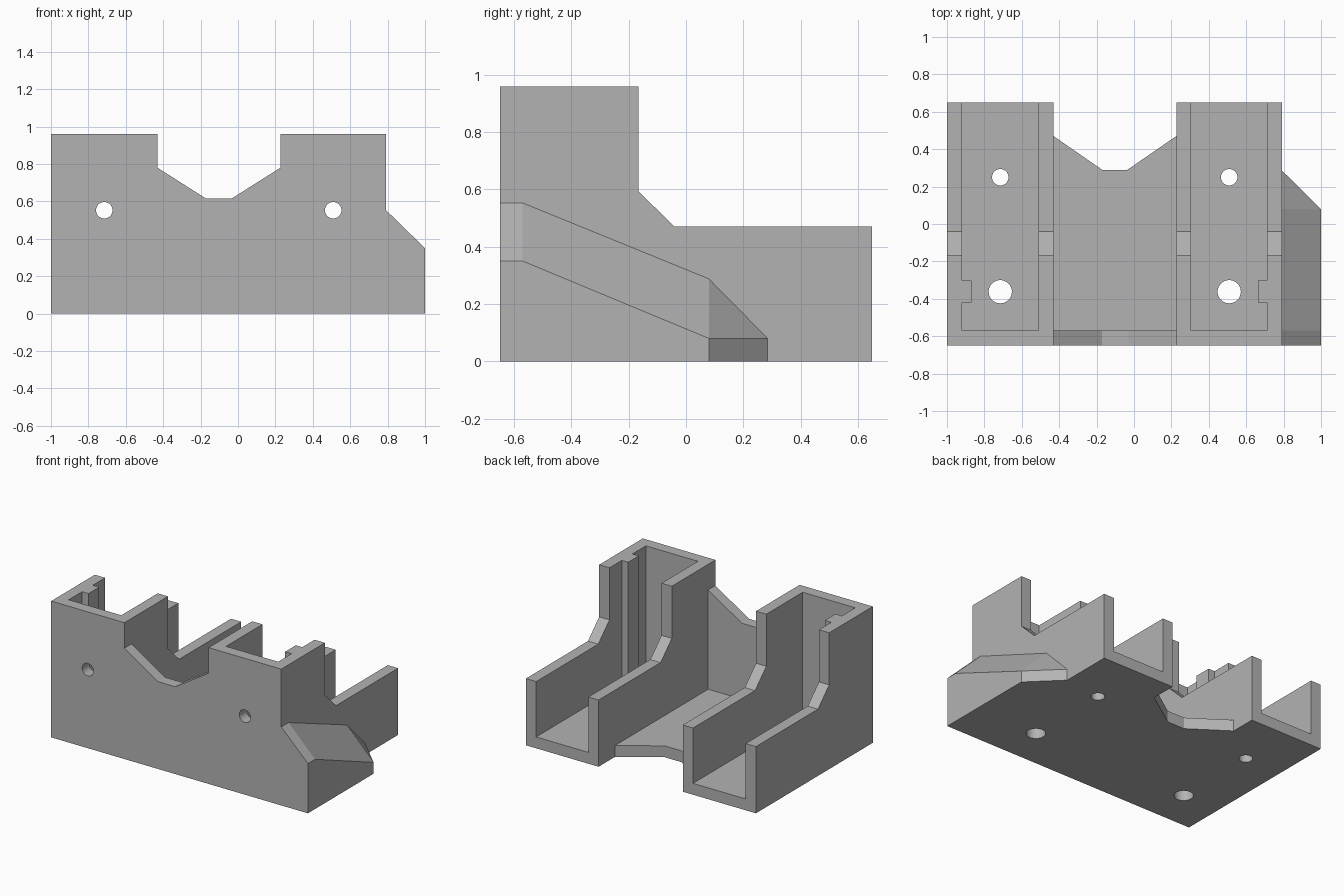
import bpy
import bmesh
from mathutils import Vector

if "Cube" in bpy.data.objects:
    bpy.data.objects.remove(bpy.data.objects["Cube"], do_unlink=True)

grey = bpy.data.materials.new("plain grey")
grey.use_nodes = True
colour = (0.45, 0.45, 0.45, 1)
grey.diffuse_color = colour
grey.node_tree.nodes["Principled BSDF"].inputs["Base Color"].default_value = colour

# Shared dimensions
T = 0.08                                # wall and floor thickness
FRONT, BACK, TOP = -0.65, 0.65, 0.96
INNER = FRONT + T                       # inside of the front panel
CHANNELS = {"right": (-1, -0.43), "left": (0.226, 0.792)}


def finish(name, bm):
    bmesh.ops.recalc_face_normals(bm, faces=bm.faces)
    mesh = bpy.data.meshes.new(name)
    bm.to_mesh(mesh)
    bm.free()
    mesh.materials.append(grey)
    obj = bpy.data.objects.new(name, mesh)
    bpy.context.collection.objects.link(obj)
    return obj


def prism(name, outline, axis, start, end):
    """Extrude a 2D outline along the x, y or z axis."""
    bm = bmesh.new()
    verts = []
    for a, b in outline:
        p = [a, b]
        p.insert(axis, start)
        verts.append(bm.verts.new(p))
    face = bm.faces.new(verts)
    ext = bmesh.ops.extrude_face_region(bm, geom=[face])
    move = Vector((0, 0, 0))
    move[axis] = end - start
    moved = [v for v in ext["geom"] if isinstance(v, bmesh.types.BMVert)]
    bmesh.ops.translate(bm, vec=move, verts=moved)
    return finish(name, bm)


def drill(obj, centre, radius, axis):
    """Cut a round hole through a plate."""
    bpy.ops.mesh.primitive_cylinder_add(vertices=40, radius=radius, depth=0.4, location=centre)
    cutter = bpy.context.object
    cutter.hide_render = True
    if axis == "y":
        cutter.rotation_euler.x = 1.570796
    cutter.data.materials.append(grey)
    mod = obj.modifiers.new("hole", "BOOLEAN")
    mod.operation = "DIFFERENCE"
    mod.solver = "EXACT"
    mod.object = cutter
    bpy.ops.object.select_all(action="DESELECT")
    bpy.context.view_layer.objects.active = obj
    obj.select_set(True)
    bpy.ops.object.modifier_apply(modifier=mod.name)
    bpy.data.objects.remove(cutter, do_unlink=True)


# Floor plate with a notched back edge and a chamfered side corner
base_plate = prism("base_plate", [
    (-1, FRONT), (1, FRONT), (1, 0.08), (0.792, 0.285), (0.792, BACK),
    (0.226, BACK), (0.226, 0.47), (-0.035, 0.29), (-0.17, 0.29),
    (-0.43, 0.47), (-0.43, BACK), (-1, BACK)], 2, 0, T)

# Upright front panel with the V notch between the channels
front_panel = prism("front_panel", [
    (-1, T), (1, T), (1, 0.35), (0.792, 0.553), (0.792, TOP),
    (0.226, TOP), (0.226, 0.78), (-0.035, 0.615), (-0.17, 0.615),
    (-0.43, 0.78), (-0.43, TOP), (-1, TOP)], 1, FRONT, INNER)

# Stepped channel walls, guide ribs and screw holes
wall_profile = [(INNER, T), (BACK, T), (BACK, 0.47), (-0.04, 0.47),
                (-0.165, 0.593), (-0.165, TOP), (INNER, TOP)]
for side, (x0, x1) in CHANNELS.items():
    prism(side + "_channel_wall_a", wall_profile, 0, x0, x0 + T)
    prism(side + "_channel_wall_b", wall_profile, 0, x1 - T, x1)
    rib = (x0 + T, x0 + T + 0.05) if side == "right" else (x1 - T - 0.05, x1 - T)
    prism(side + "_guide_rib",
          [(rib[0], -0.42), (rib[1], -0.42), (rib[1], -0.302), (rib[0], -0.302)],
          2, T, TOP)
    middle = (x0 + x1) / 2
    drill(base_plate, (middle, 0.25, T / 2), 0.044, "z")
    drill(base_plate, (middle, -0.362, T / 2), 0.062, "z")
    drill(front_panel, (middle, FRONT + T / 2, 0.553), 0.044, "y")

# Solid sloping buttress on the outer side
bm = bmesh.new()
for p in [(0.792, INNER, T), (1, INNER, T), (1, INNER, 0.35), (0.792, INNER, 0.553),
          (0.792, 0.08, 0.288), (1, 0.08, T), (0.792, 0.285, T)]:
    bm.verts.new(p)
bmesh.ops.convex_hull(bm, input=bm.verts)
bmesh.ops.dissolve_limit(bm, angle_limit=0.03, verts=bm.verts, edges=bm.edges)
finish("side_buttress", bm)

# Smooth hole walls, crisp edges elsewhere
bpy.ops.object.select_all(action="DESELECT")
for obj in (base_plate, front_panel):
    obj.select_set(True)
bpy.context.view_layer.objects.active = base_plate
bpy.ops.object.shade_smooth_by_angle()
